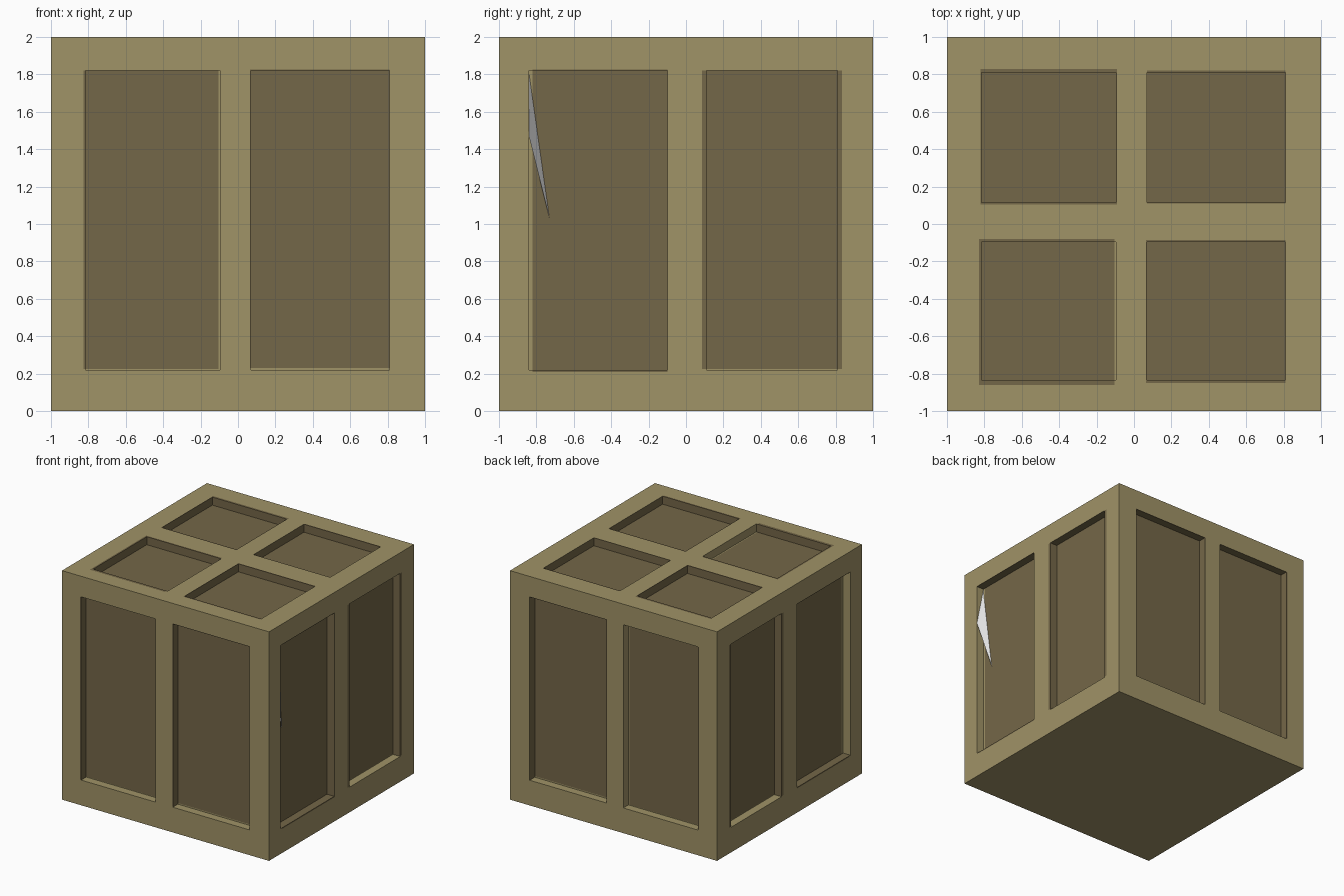
import bpy, bmesh
from mathutils import Vector

if "Cube" in bpy.data.objects:
    bpy.data.objects.remove(bpy.data.objects["Cube"])

def srgb(r, g, b):
    f = lambda c: ((c / 255 + 0.055) / 1.055) ** 2.4 if c > 10 else c / 3294
    return (f(r), f(g), f(b), 1)

def material(name, rgb):
    m = bpy.data.materials.new(name)
    m.diffuse_color = srgb(*rgb)
    m.use_nodes = True
    m.node_tree.nodes["Principled BSDF"].inputs["Base Color"].default_value = m.diffuse_color
    return m

tan = material("frame tan", (160, 147, 103))
brown = material("panel brown", (116, 103, 72))
pale = material("pale grey", (231, 231, 231))

DEPTH = 0.07
bm = bmesh.new()

def quad(points, facing, mat):
    f = bm.faces.new([bm.verts.new(p) for p in points])
    f.normal_update()
    if f.normal.dot(facing) < 0:
        f.normal_flip()
    f.material_index = mat

def inside(u, v, r):
    return r[0] < u < r[1] and r[2] < v < r[3]

def side(place, holes, paints):
    """One cube side: place(u, v, depth) gives the point. Rectangles are (u0, u1, v0, v1)."""
    out = place(0, 0, 0) - place(0, 0, 1)
    rects = holes + paints
    lo, hi = place.low, place.high
    us = sorted({-1, 1, *[r[i] for r in rects for i in (0, 1)]})
    vs = sorted({lo, hi, *[r[i] for r in rects for i in (2, 3)]})
    for a, b in zip(us, us[1:]):
        for c, d in zip(vs, vs[1:]):
            mu, mv = (a + b) / 2, (c + d) / 2
            deep = DEPTH if any(inside(mu, mv, h) for h in holes) else 0
            dark = any(inside(mu, mv, p) for p in paints)
            quad([place(a, c, deep), place(b, c, deep), place(b, d, deep), place(a, d, deep)],
                 out, int(dark))
    # recess walls, brown where the paint reaches past the edge
    for h, p in zip(holes, paints):
        u0, u1, v0, v1 = h
        mid = place((u0 + u1) / 2, (v0 + v1) / 2, 0)
        walls = [((u0, v0), (u0, v1), p[0] <= u0), ((u1, v0), (u1, v1), p[1] >= u1),
                 ((u0, v0), (u1, v0), p[2] <= v0), ((u0, v1), (u1, v1), p[3] >= v1)]
        for s, e, dark in walls:
            pts = [place(*s, 0), place(*e, 0), place(*e, DEPTH), place(*s, DEPTH)]
            quad(pts, mid - (pts[0] + pts[1]) / 2, int(dark))

def placer(axis, sign):
    def place(u, v, d):
        w = sign * (1 - d)
        if axis == "x":
            return Vector((w, u, v))
        if axis == "y":
            return Vector((u, w, v))
        return Vector((u, v, 1 + w))
    place.low, place.high = (-1, 1) if axis == "z" else (0, 2)
    return place

# front and back
fb_holes = [(-.815, -.095, .22, 1.82), (.07, .81, .22, 1.82)]
fb_paint = [(-.825, -.105, .225, 1.82), (.065, .81, .23, 1.825)]
for s in (-1, 1):
    side(placer("y", s), fb_holes, fb_paint)

# left and right
lr_holes = [(-.84, -.10, .22, 1.82), (.11, .81, .22, 1.82)]
lr_paint = [(-.82, -.10, .21, 1.825), (.085, .835, .225, 1.82)]
for s in (-1, 1):
    side(placer("x", s), lr_holes, lr_paint)

# top with four recesses
top_holes = [(-.815, -.095, .115, .81), (.07, .81, .115, .81),
             (-.815, -.095, -.835, -.095), (.07, .81, -.835, -.095)]
top_paint = [(-.82, -.09, .105, .83), (.07, .81, .11, .82),
             (-.83, -.105, -.86, -.08), (.065, .81, -.85, -.085)]
side(placer("z", 1), top_holes, top_paint)

# plain underside
side(placer("z", -1), [], [])

def make(name, bmesh_data, mats):
    me = bpy.data.meshes.new(name)
    bmesh_data.to_mesh(me)
    bmesh_data.free()
    for m in mats:
        me.materials.append(m)
    ob = bpy.data.objects.new(name, me)
    bpy.context.collection.objects.link(ob)

bmesh.ops.remove_doubles(bm, verts=bm.verts, dist=0.0005)
make("panelled_crate", bm, [tan, brown])

# pale sliver across the corner of one right-hand recess
bm = bmesh.new()
quad([(.931, -.84, 1.81), (1, -.84, 1.47), (.931, -.73, 1.03)], Vector((1, 1, 0)), 0)
make("corner_sliver", bm, [pale])
